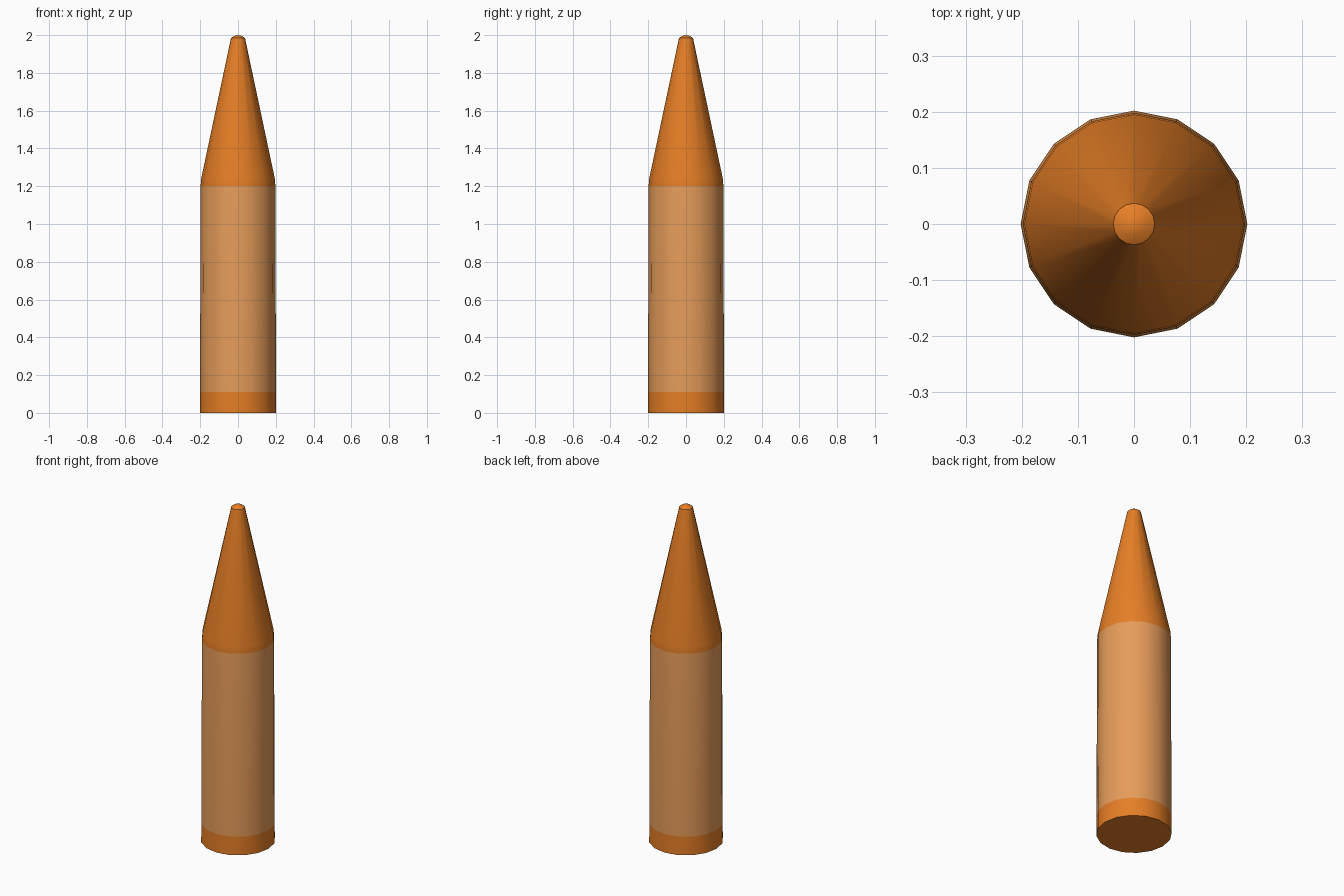
import bpy, bmesh, math

if "Cube" in bpy.data.objects:
    bpy.data.objects.remove(bpy.data.objects["Cube"])

SIDES = 16


def material(name, color):
    m = bpy.data.materials.new(name)
    m.diffuse_color = (*color, 1)
    m.use_nodes = True
    m.node_tree.nodes["Principled BSDF"].inputs["Base Color"].default_value = m.diffuse_color
    return m


orange = material("orange wax", (0.79, 0.209, 0.019))
paper = material("pale orange paper", (0.79, 0.332, 0.102))

# Outline of the stick: (radius, height), bottom to top
profile = [(0.202, 0), (0.201, 0.11), (0.198, 1.2), (0.195, 1.24),
           (0.037, 1.985), (0.02, 1.996)]

bm = bmesh.new()
rings = [[bm.verts.new((r * math.cos(2 * math.pi * i / SIDES),
                        r * math.sin(2 * math.pi * i / SIDES), z))
          for i in range(SIDES)] for r, z in profile]

# Flat base, side walls and domed tip
bm.faces.new(rings[0][::-1])
for k, (low, high) in enumerate(zip(rings, rings[1:])):
    for i in range(SIDES):
        j = (i + 1) % SIDES
        face = bm.faces.new((low[i], low[j], high[j], high[i]))
        face.material_index = 1 if k == 1 else 0  # paper wrapper band
apex = bm.verts.new((0, 0, 2))
for i in range(SIDES):
    bm.faces.new((rings[-1][i], rings[-1][(i + 1) % SIDES], apex))

mesh = bpy.data.meshes.new("crayon")
bm.to_mesh(mesh)
bm.free()
mesh.materials.append(orange)
mesh.materials.append(paper)
crayon = bpy.data.objects.new("crayon", mesh)
bpy.context.collection.objects.link(crayon)

# Smooth walls, crisp base edge
bpy.context.view_layer.objects.active = crayon
crayon.select_set(True)
bpy.ops.object.shade_smooth_by_angle(angle=math.radians(40))
